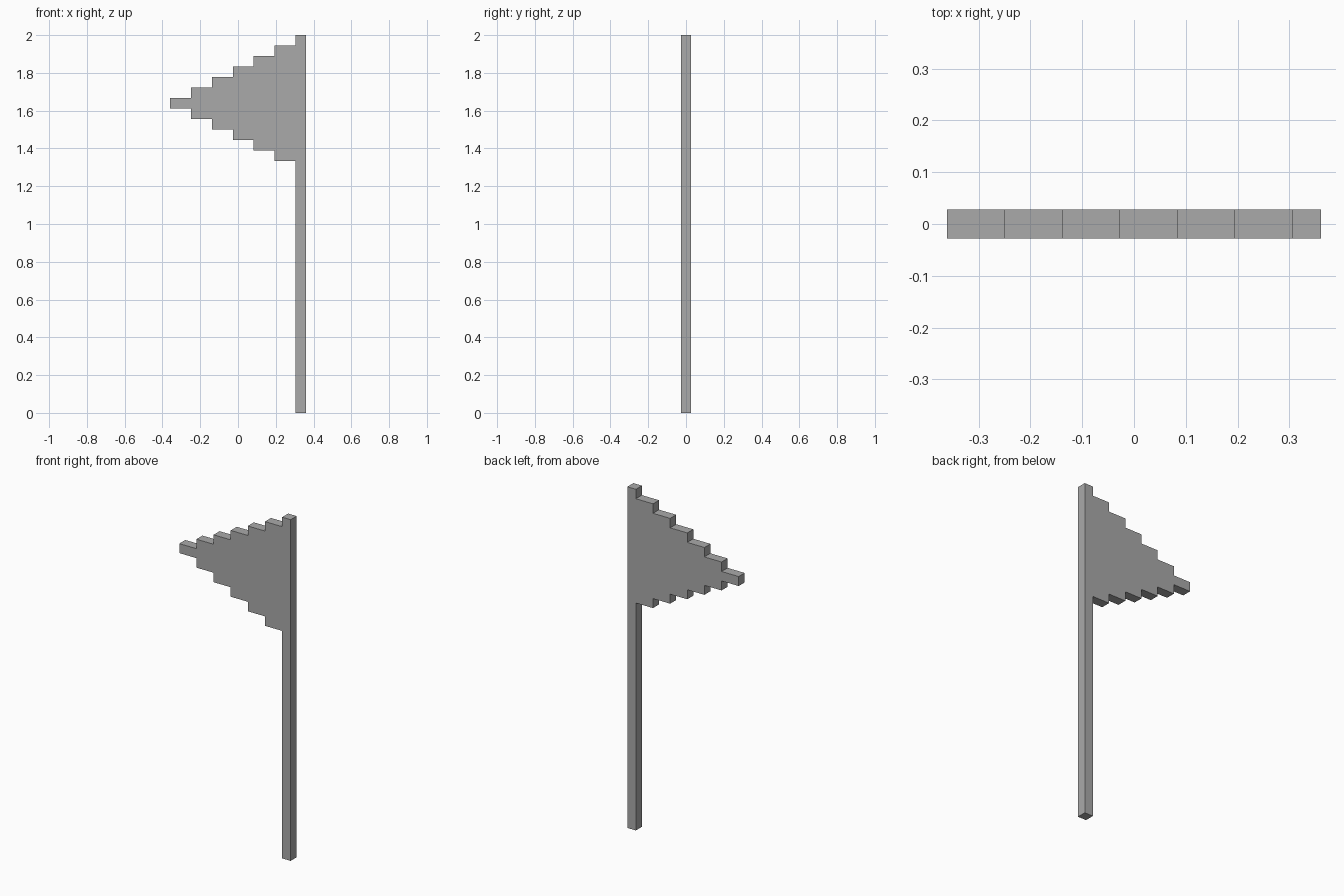
import bpy
import bmesh

cube = bpy.data.objects.get("Cube")
if cube:
    bpy.data.objects.remove(cube, do_unlink=True)

U = 2 / 36          # one block
HALF_WIDTH = 6.5    # in blocks
STEPS = 6

grey = bpy.data.materials.new("plain grey")
grey.use_nodes = True
colour = (0.4, 0.4, 0.4, 1)
grey.diffuse_color = colour
grey.node_tree.nodes["Principled BSDF"].inputs["Base Color"].default_value = colour


def extruded_profile(name, outline):
    """Extrude an outline of (x, z) block positions to one block of depth."""
    bm = bmesh.new()
    face = bm.faces.new([bm.verts.new((x * U, -U / 2, z * U)) for x, z in outline])
    extruded = bmesh.ops.extrude_face_region(bm, geom=[face])["geom"]
    verts = [v for v in extruded if isinstance(v, bmesh.types.BMVert)]
    bmesh.ops.translate(bm, verts=verts, vec=(0, U, 0))
    bmesh.ops.recalc_face_normals(bm, faces=bm.faces)
    mesh = bpy.data.meshes.new(name)
    bm.to_mesh(mesh)
    bm.free()
    mesh.materials.append(grey)
    obj = bpy.data.objects.new(name, mesh)
    bpy.context.collection.objects.link(obj)
    return obj


# Square pole
pole_x = HALF_WIDTH - 1
extruded_profile("pole", [(pole_x, 0), (HALF_WIDTH, 0),
                          (HALF_WIDTH, 36), (pole_x, 36)])

# Stepped pennant: the lower edge runs from tip to pole, the upper edge mirrors it
lower = []
for i in range(STEPS):
    left = -HALF_WIDTH + 2 * i
    lower += [(left, 29 - i), (left + 2, 29 - i)]
upper = [(x, 59 - z) for x, z in reversed(lower)]
extruded_profile("pennant", lower + upper)
